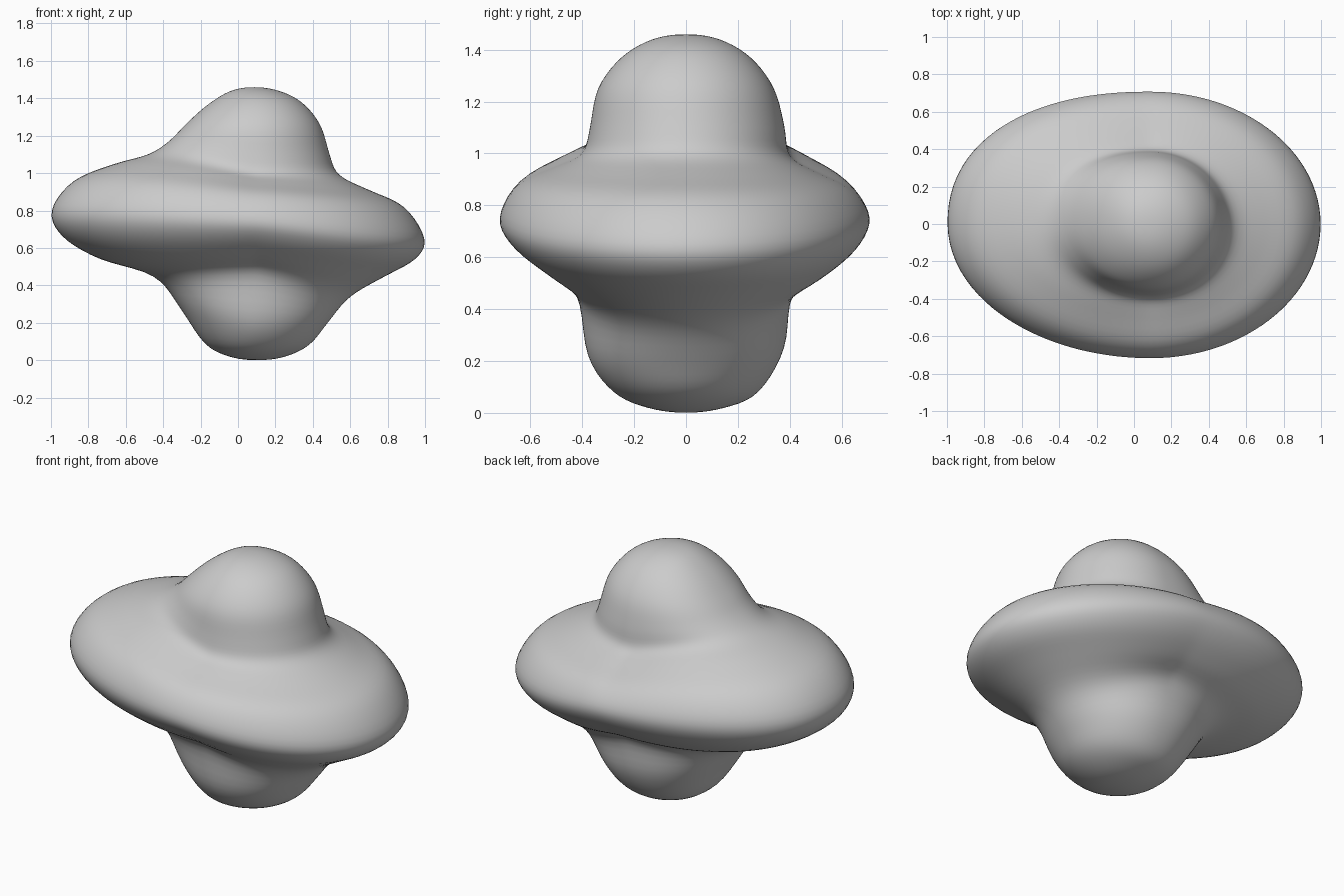
import bpy
import bmesh
import math
from mathutils import Vector

# Remove the default cube only
default_cube = bpy.data.objects.get("Cube")
if default_cube:
    bpy.data.objects.remove(default_cube, do_unlink=True)

AXIS_X = 0.09        # vertical axis of dome and base
TOP_Z, BOTTOM_Z = 1.46, 0.0
SEGMENTS = 128       # steps around the body
STEPS = 5            # steps between two profile points

# Profiles (radius, height) from dome to rim to base, one per direction
LEFT = [(.13, 1.44), (.25, 1.38), (.35, 1.26), (.4, 1.1), (.45, .99), (.61, .91), (.8, .82),
        (.91, .65), (.86, .54), (.7, .45), (.51, .34), (.39, .2), (.29, .08), (.15, .015)]
RIGHT = [(.13, 1.44), (.26, 1.36), (.37, 1.26), (.46, 1.17), (.57, 1.1), (.75, 1.05), (.97, .96),
         (1.09, .8), (1.03, .66), (.83, .54), (.54, .45), (.4, .28), (.27, .09), (.14, .02)]
BACK = [(.13, 1.44), (.25, 1.37), (.34, 1.25), (.38, 1.1), (.4, .99), (.5, .93), (.64, .86),
        (.71, .75), (.66, .64), (.54, .54), (.41, .46), (.38, .25), (.28, .08), (.15, .02)]
FRONT = [(.13, 1.44), (.25, 1.37), (.34, 1.25), (.37, 1.1), (.4, 1.0), (.5, .95), (.65, .88),
         (.72, .75), (.67, .65), (.54, .55), (.42, .46), (.38, .22), (.28, .08), (.15, .02)]


def make_material(name, colour):
    material = bpy.data.materials.new(name)
    material.use_nodes = True
    material.diffuse_color = colour
    shader = next(n for n in material.node_tree.nodes if n.type == 'BSDF_PRINCIPLED')
    shader.inputs["Base Color"].default_value = colour
    shader.inputs["Roughness"].default_value = 0.7
    return material


def blended_profile(angle):
    """Blend the two nearest profiles so each level follows a superellipse."""
    c, s = math.cos(angle), math.sin(angle)
    side = LEFT if c >= 0 else RIGHT
    end = BACK if s >= 0 else FRONT
    # The back right quarter of the rim is a little fuller
    power = 2.25 if c < 0 and s > 0 else 2.0
    weight = abs(c) ** 1.2
    points = []
    for (side_r, side_z), (end_r, end_z) in zip(side, end):
        total = (abs(c) / side_r) ** power + (abs(s) / end_r) ** power
        radius = total ** (-1 / power)
        points.append(Vector((radius, end_z + (side_z - end_z) * weight)))
    return points


def smooth_curve(points):
    """Run a smooth curve through the points, closing on the axis at both ends."""
    mirror = Vector((-1, 1))
    chain = [points[0] * mirror, Vector((0, TOP_Z)), *points,
             Vector((0, BOTTOM_Z)), points[-1] * mirror]
    curve = []
    for a, b, c, d in zip(chain, chain[1:], chain[2:], chain[3:]):
        for step in range(STEPS):
            t = step / STEPS
            curve.append((b * 2 + (c - a) * t + (a * 2 - b * 5 + c * 4 - d) * t ** 2
                          + (b * 3 - a - c * 3 + d) * t ** 3) / 2)
    return curve[1:]


def build_body(name, material):
    bm = bmesh.new()
    columns = []
    for i in range(SEGMENTS):
        angle = math.tau * i / SEGMENTS
        columns.append([bm.verts.new((AXIS_X + p.x * math.cos(angle),
                                      p.x * math.sin(angle), max(p.y, BOTTOM_Z)))
                        for p in smooth_curve(blended_profile(angle))])
    top = bm.verts.new((AXIS_X, 0, TOP_Z))
    bottom = bm.verts.new((AXIS_X, 0, BOTTOM_Z))
    for i, column in enumerate(columns):
        following = columns[(i + 1) % SEGMENTS]
        bm.faces.new((top, column[0], following[0]))
        bm.faces.new((bottom, following[-1], column[-1]))
        for k in range(len(column) - 1):
            bm.faces.new((column[k], column[k + 1], following[k + 1], following[k]))
    # Relax the joins between the quarters
    for _ in range(4):
        bmesh.ops.smooth_vert(bm, verts=bm.verts[:], factor=0.4,
                              use_axis_x=True, use_axis_y=True, use_axis_z=True)
    bmesh.ops.recalc_face_normals(bm, faces=bm.faces[:])
    mesh = bpy.data.meshes.new(name)
    bm.to_mesh(mesh)
    bm.free()
    mesh.materials.append(material)
    mesh.shade_smooth()
    body = bpy.data.objects.new(name, mesh)
    bpy.context.collection.objects.link(body)
    return body


# One continuous body: dome, tilted rim and rounded base
build_body("domed_saucer_body", make_material("plain grey", (0.6, 0.6, 0.6, 1)))
